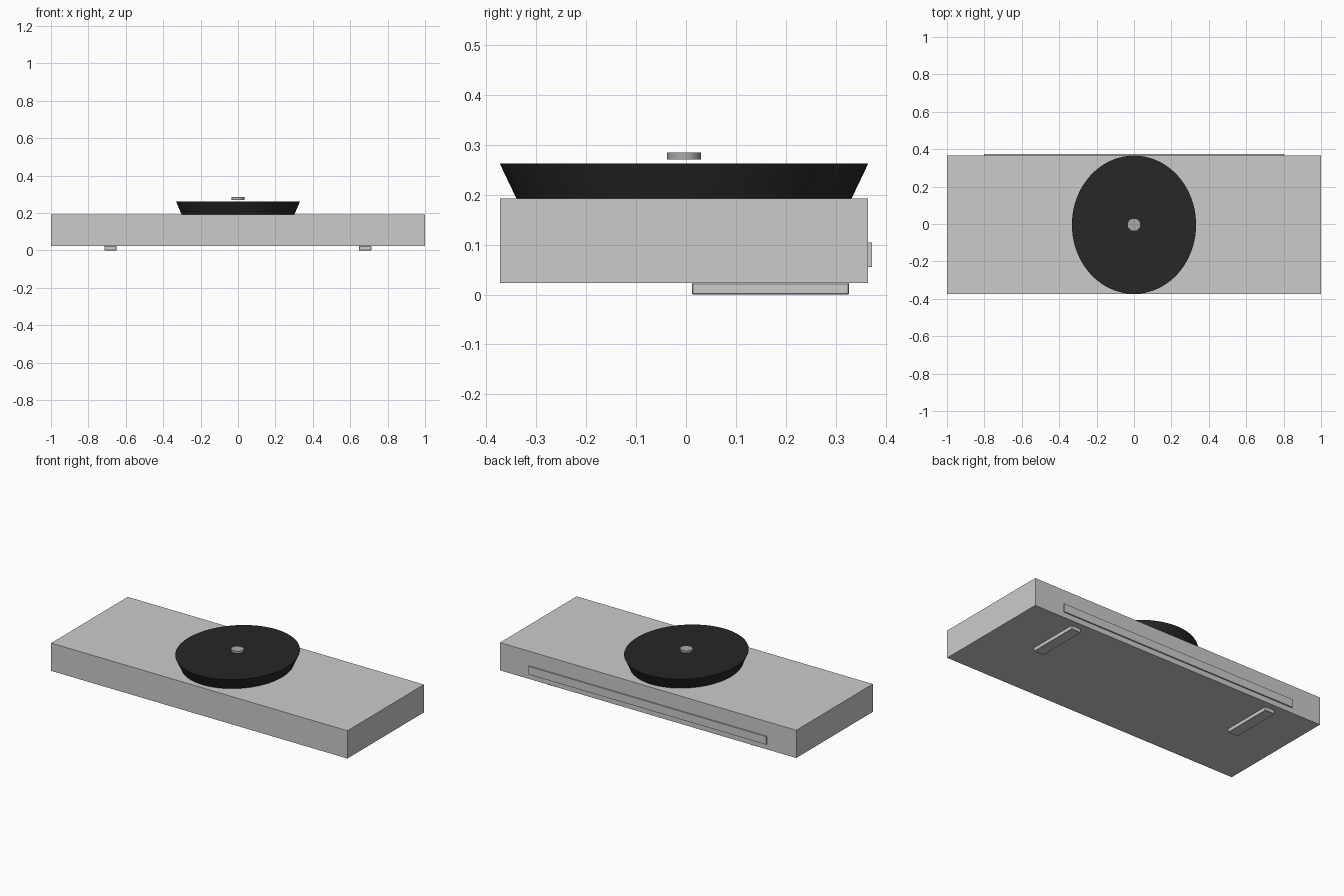
import bpy, bmesh
from mathutils import Matrix

if "Cube" in bpy.data.objects:
    bpy.data.objects.remove(bpy.data.objects["Cube"])


def material(name, value):
    m = bpy.data.materials.new(name)
    m.diffuse_color = (value, value, value, 1)
    m.use_nodes = True
    m.node_tree.nodes["Principled BSDF"].inputs["Base Color"].default_value = m.diffuse_color
    return m


def finish(name, bm, mat=None):
    mesh = bpy.data.meshes.new(name)
    bm.to_mesh(mesh)
    bm.free()
    obj = bpy.data.objects.new(name, mesh)
    bpy.context.collection.objects.link(obj)
    if mat:
        mesh.materials.append(mat)
    return obj


def box(name, x, y, z):
    """Box from (min, max) ranges on each axis."""
    bm = bmesh.new()
    bmesh.ops.create_cube(bm, size=1)
    size = [b - a for a, b in (x, y, z)]
    mid = [(a + b) / 2 for a, b in (x, y, z)]
    bmesh.ops.scale(bm, vec=size, verts=bm.verts)
    bmesh.ops.translate(bm, vec=mid, verts=bm.verts)
    return finish(name, bm)


def disc(name, r_bottom, r_top, z, stretch, mat):
    """Closed round disc, stretched along y, smooth on its rim."""
    bm = bmesh.new()
    bmesh.ops.create_cone(
        bm, cap_ends=True, segments=96, radius1=r_bottom, radius2=r_top,
        depth=z[1] - z[0],
        matrix=Matrix.Translation((0, -0.004, (z[0] + z[1]) / 2)) @ Matrix.Diagonal((1, stretch, 1, 1)))
    obj = finish(name, bm, mat)
    bpy.ops.object.select_all(action='DESELECT')
    obj.select_set(True)
    bpy.context.view_layer.objects.active = obj
    bpy.ops.object.shade_smooth_by_angle()
    return obj


black = material("black_plastic", 0.02)
metal = material("grey_metal", 0.4)

# Slab body and long rear panel
box("body", (-1, 1), (-0.373, 0.365), (0.0235, 0.193))
box("rear_panel", (-0.802, 0.802), (0.36, 0.373), (0.055, 0.104))

# Two rails underneath, rounded slightly on the edges
for side, x in (("left", -0.682), ("right", 0.68)):
    foot = box(side + "_foot", (x - 0.033, x + 0.033), (0.012, 0.327), (0, 0.0235))
    bevel = foot.modifiers.new("edge", 'BEVEL')
    bevel.width = 0.002
    bevel.segments = 1

# Flared dish on top with a small cap just above it
disc("dish", 0.302, 0.332, (0.193, 0.263), 1.113, black)
disc("cap", 0.036, 0.036, (0.271, 0.285), 0.95, metal)
